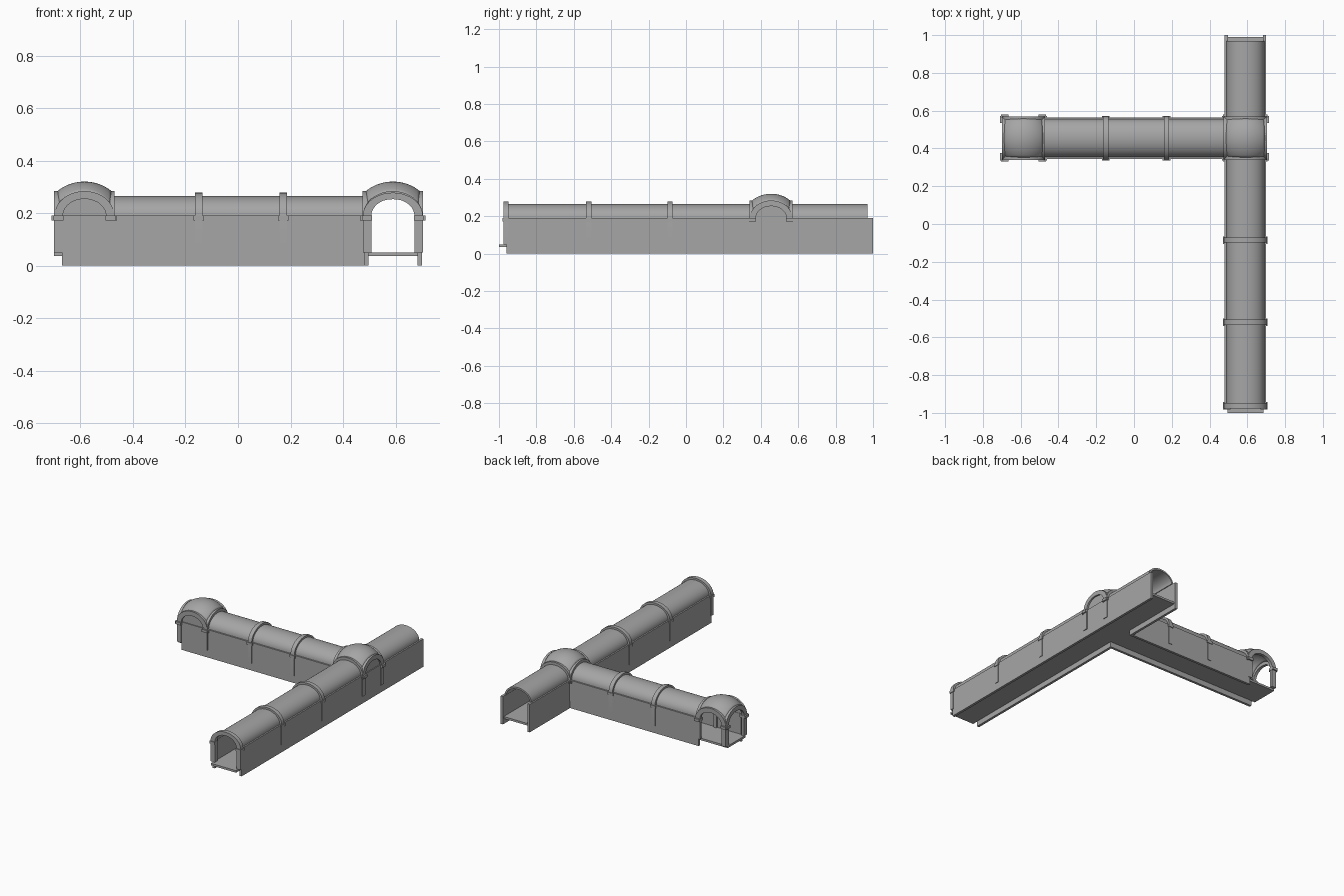
import bpy, bmesh, math
from mathutils import Vector

cube = bpy.data.objects.get("Cube")
if cube:
    bpy.data.objects.remove(cube, do_unlink=True)

stone = bpy.data.materials.new("grey_stone")
stone.use_nodes = True
GREY = (0.38, 0.38, 0.38, 1)
stone.diffuse_color = GREY
stone.node_tree.nodes["Principled BSDF"].inputs["Base Color"].default_value = GREY

SPRING, FLOOR = 0.19, 0.05
JUNCTION = Vector((0.59, 0.455))
END_ROOM = Vector((-0.585, 0.455))
ROOM = 0.105


def finish(name, bm, smooth=False):
    bmesh.ops.recalc_face_normals(bm, faces=bm.faces)
    mesh = bpy.data.meshes.new(name)
    bm.to_mesh(mesh)
    bm.free()
    mesh.materials.append(stone)
    ob = bpy.data.objects.new(name, mesh)
    bpy.context.collection.objects.link(ob)
    if smooth:
        bpy.ops.object.select_all(action='DESELECT')
        ob.select_set(True)
        bpy.context.view_layer.objects.active = ob
        bpy.ops.object.shade_smooth_by_angle(angle=math.radians(35))
    return ob


def place(axis, u, v, z):
    """u runs along the corridor, v across it; each is a world coordinate."""
    return (u, v, z) if axis == 'X' else (v, u, z)


def box(name, axis, u0, u1, v0, v1, z0, z1):
    bm = bmesh.new()
    bmesh.ops.create_cube(bm, size=1)
    for vert in bm.verts:
        c = vert.co
        vert.co = place(axis, u1 if c.x > 0 else u0, v1 if c.y > 0 else v0, z1 if c.z > 0 else z0)
    return finish(name, bm)


def arc(half, rise, foot=None, n=20):
    pts = [(-half * math.cos(math.pi * i / n), SPRING + rise * math.sin(math.pi * i / n))
           for i in range(n + 1)]
    if foot is not None:
        pts = [(-half, foot)] + pts + [(half, foot)]
    return pts


def arch(name, axis, u0, u1, mid, outer, inner):
    """Closed shell between two matching arcs, swept from u0 to u1."""
    bm = bmesh.new()
    rings = [[bm.verts.new(place(axis, u, mid + v, z)) for v, z in path]
             for u, path in ((u0, outer), (u1, outer), (u1, inner), (u0, inner))]
    for k in range(4):
        a, b = rings[k], rings[(k + 1) % 4]
        for i in range(len(a) - 1):
            bm.faces.new((a[i], a[i + 1], b[i + 1], b[i]))
    for i in (0, -1):
        bm.faces.new([r[i] for r in rings])
    return finish(name, bm, True)


def vault(name, axis, u0, u1, mid):
    arch(name, axis, u0, u1, mid, arc(0.1, 0.075), arc(0.088, 0.063))


def rib(name, axis, u, mid, width=0.028, top=0.088):
    """Arched band with jambs and a capital on each side."""
    arch(name, axis, u - width / 2, u + width / 2, mid,
         arc(0.114, top, FLOOR), arc(0.082, 0.064, FLOOR))
    for side in (-1, 1):
        v0, v1 = sorted((mid + side * 0.08, mid + side * 0.118))
        box(name + "_capital", axis, u - 0.02, u + 0.02, v0, v1, 0.172, SPRING)


def lunette(name, axis, u, mid):
    """Thin infill closing a blind arch."""
    bm = bmesh.new()
    rows = [[bm.verts.new(place(axis, x, mid + v, z)) for v, z in arc(0.09, 0.07)]
            for x in (u - 0.004, u + 0.004)]
    for r in rows:
        bm.faces.new(r)
    for i in range(len(rows[0])):
        j = (i + 1) % len(rows[0])
        bm.faces.new((rows[0][i], rows[0][j], rows[1][j], rows[1][i]))
    finish(name, bm)


def dome(name, centre, n=16):
    """Sail dome over a square bay, resting on its four corners."""
    bm = bmesh.new()
    bmesh.ops.create_grid(bm, x_segments=n, y_segments=n, size=ROOM)
    for vert in bm.verts:
        r2 = (vert.co.x ** 2 + vert.co.y ** 2) / (2 * ROOM ** 2)
        vert.co.z = SPRING + 0.13 * math.sqrt(max(0, 1 - r2))
        vert.co.x += centre.x
        vert.co.y += centre.y
    ob = finish(name, bm, True)
    shell = ob.modifiers.new("shell", 'SOLIDIFY')
    shell.thickness = 0.01
    shell.offset = -1


def room(name, centre):
    dome(name + "_dome", centre)
    for s in (-1, 1):
        rib(name + "_arch", 'X', centre.x + s * ROOM, centre.y, 0.02, 0.094)
        rib(name + "_arch", 'Y', centre.y + s * ROOM, centre.x, 0.02, 0.094)


def wall(name, axis, u0, u1, mid, side):
    v0, v1 = sorted((mid + side * 0.093, mid + side * 0.11))
    box(name, axis, u0, u1, v0, v1, 0, SPRING)


# floors of both corridors
box("main_floor", 'Y', -1.0, 0.99, 0.495, 0.685, 0.036, FLOOR)
box("side_floor", 'X', -0.70, 0.495, 0.36, 0.55, 0.036, FLOOR)

# side walls, left open at the crossing and on two sides of the end room
x, y = JUNCTION
wall("main_left_wall", 'Y', -0.96, 1.0, x, 1)
wall("main_right_front_wall", 'Y', -0.96, y - 0.093, x, -1)
wall("main_right_back_wall", 'Y', y + 0.093, 1.0, x, -1)
wall("side_front_wall", 'X', -0.67, x - 0.093, y, -1)
wall("side_back_wall", 'X', END_ROOM.x + 0.095, x - 0.093, y, 1)

# barrel vaults
vault("main_front_vault", 'Y', -0.975, y - ROOM, x)
vault("main_back_vault", 'Y', y + ROOM, 0.97, x)
vault("side_vault", 'X', END_ROOM.x + ROOM, x - ROOM, y)

# ribs along the corridors
for u in (-0.962, -0.52, -0.085):
    rib("main_rib", 'Y', u, x)
for u in (-0.15, 0.172):
    rib("side_rib", 'X', u, y)

# domed bays with blind arches on their closed sides
room("junction", JUNCTION)
room("end_room", END_ROOM)
lunette("junction_lunette", 'X', x + 0.1, y)
lunette("end_room_lunette", 'Y', y - 0.1, END_ROOM.x)
